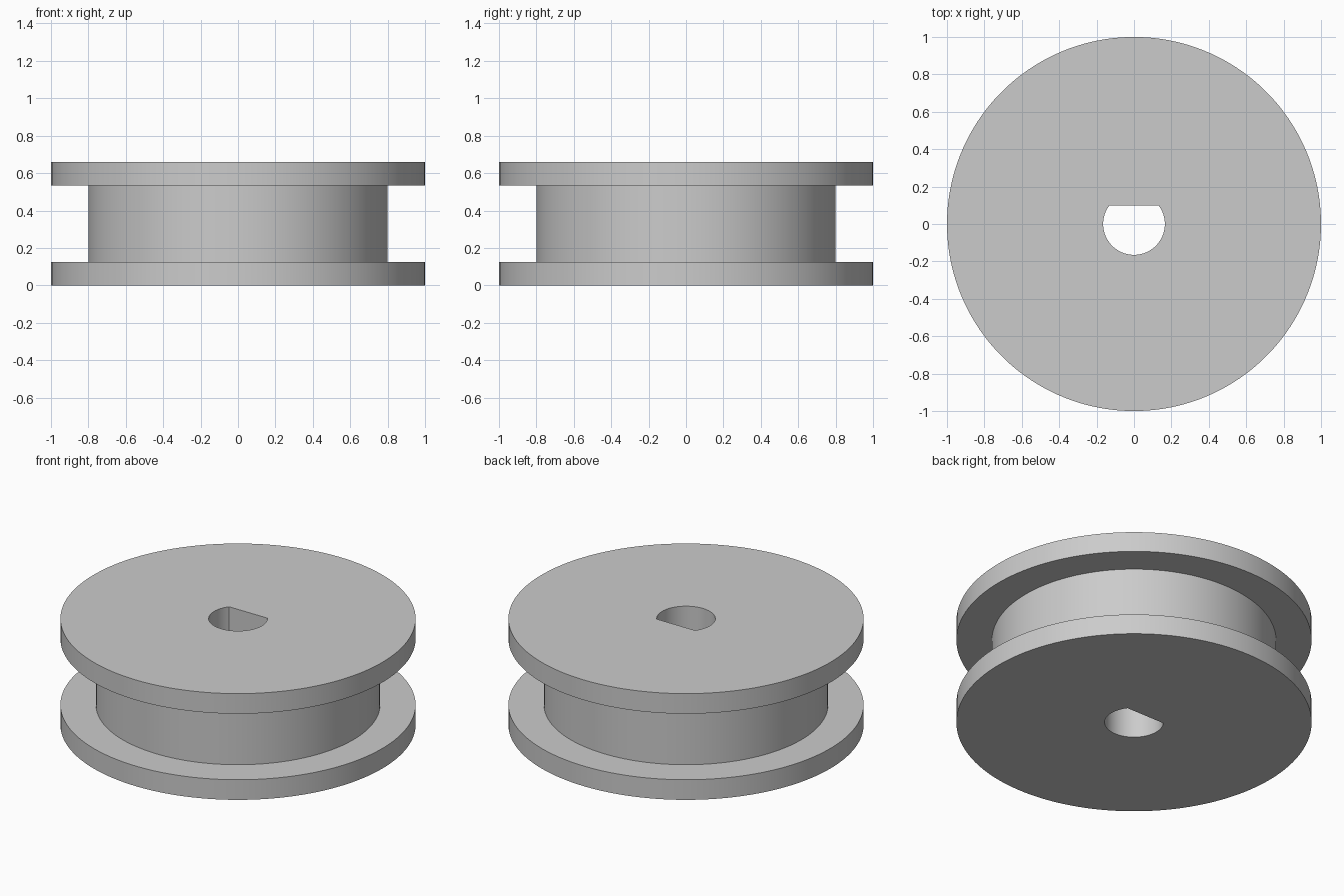
import bpy, bmesh
from math import asin, cos, sin, tau, pi, radians

SEGMENTS = 128
HEIGHT, FLANGE = 0.66, 0.125
RIM_R, HUB_R = 1.0, 0.8
BORE_R, FLAT_Y = 0.165, 0.10

cube = bpy.data.objects.get("Cube")
if cube:
    bpy.data.objects.remove(cube, do_unlink=True)

grey = bpy.data.materials.new("plain_grey")
grey.use_nodes = True
colour = (0.6, 0.6, 0.6, 1)
grey.diffuse_color = colour
grey.node_tree.nodes["Principled BSDF"].inputs["Base Color"].default_value = colour

# Angle of the right corner of the D-shaped bore, and segments along its flat
corner = asin(FLAT_Y / BORE_R)
flat_segments = round((pi - 2 * corner) / tau * SEGMENTS)


def circle(radius):
    """Points of a round ring, starting level with the bore corner."""
    return [(radius * cos(corner + tau * i / SEGMENTS),
             radius * sin(corner + tau * i / SEGMENTS)) for i in range(SEGMENTS)]


def d_shape():
    """Points of the bore: a straight flat, then the long arc back round."""
    half = BORE_R * cos(corner)
    points = [(half * (1 - 2 * i / flat_segments), FLAT_Y) for i in range(flat_segments)]
    arc_segments = SEGMENTS - flat_segments
    for i in range(arc_segments):
        a = pi - corner + (pi + 2 * corner) * i / arc_segments
        points.append((BORE_R * cos(a), BORE_R * sin(a)))
    return points


# Closed section of the pulley: bore, lower flange, hub, upper flange
bore, rim, hub = d_shape(), circle(RIM_R), circle(HUB_R)
upper = HEIGHT - FLANGE
section = [(bore, 0), (rim, 0), (rim, FLANGE), (hub, FLANGE),
           (hub, upper), (rim, upper), (rim, HEIGHT), (bore, HEIGHT)]

bm = bmesh.new()
rings = [[bm.verts.new((x, y, z)) for x, y in points] for points, z in section]
for k, ring in enumerate(rings):
    following = rings[(k + 1) % len(rings)]
    for i in range(SEGMENTS):
        j = (i + 1) % SEGMENTS
        bm.faces.new((ring[i], ring[j], following[j], following[i]))
bmesh.ops.recalc_face_normals(bm, faces=bm.faces)

mesh = bpy.data.meshes.new("pulley_wheel")
bm.to_mesh(mesh)
bm.free()
mesh.materials.append(grey)
pulley = bpy.data.objects.new("pulley_wheel", mesh)
bpy.context.collection.objects.link(pulley)

# Smooth round walls with sharp rims
bpy.ops.object.select_all(action='DESELECT')
pulley.select_set(True)
bpy.context.view_layer.objects.active = pulley
bpy.ops.object.shade_smooth_by_angle(angle=radians(30))
